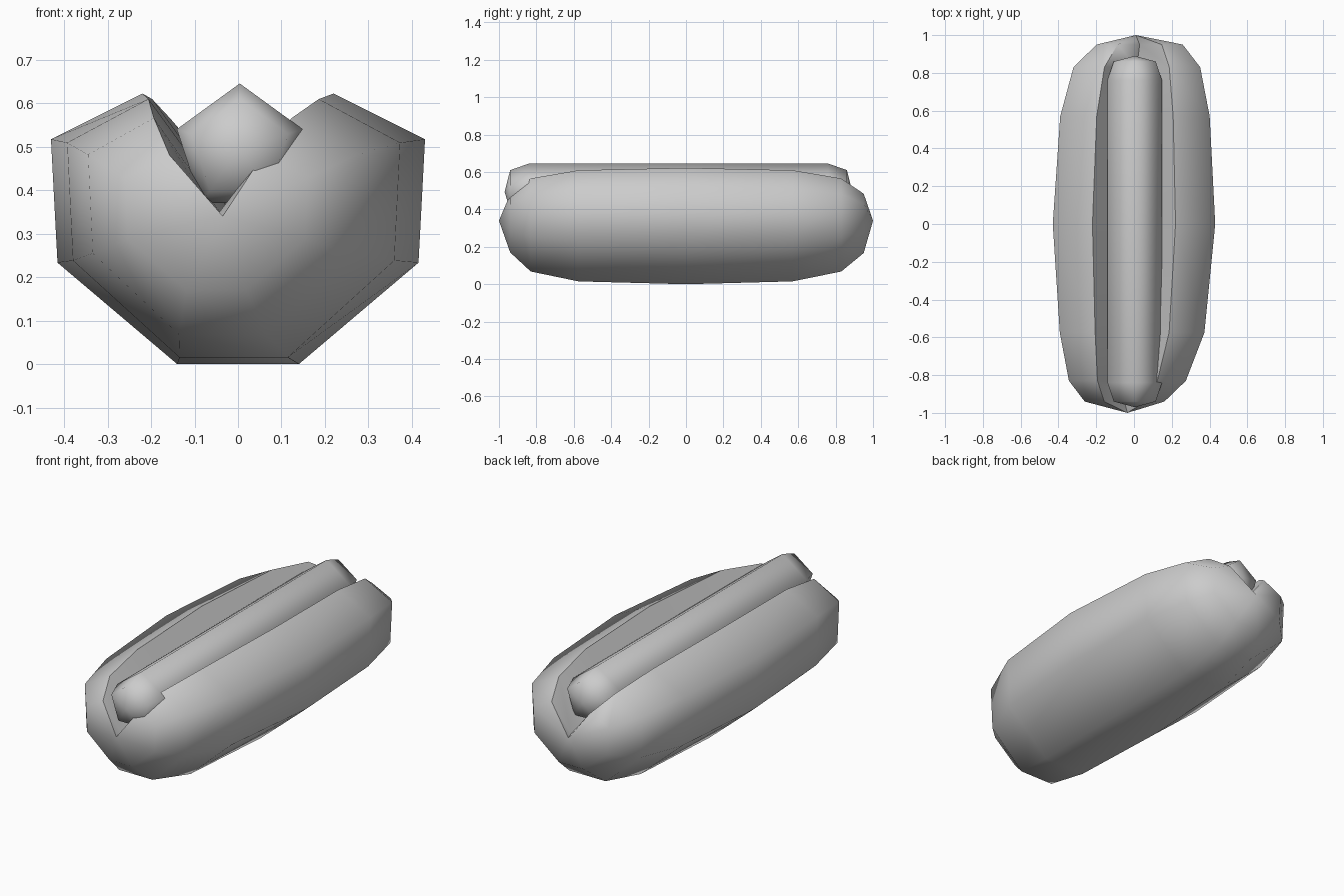
import bpy, bmesh
from math import sin, cos, pi, radians

cube = bpy.data.objects.get("Cube")
if cube:
    bpy.data.objects.remove(cube, do_unlink=True)

grey = bpy.data.materials.new("plain grey")
grey.use_nodes = True
colour = (0.6, 0.6, 0.6, 1)
grey.diffuse_color = colour
grey.node_tree.nodes["Principled BSDF"].inputs["Base Color"].default_value = colour


def loft(name, profile, stations, tips, angle):
    """Skin scaled copies of a closed profile along y, closed by a point at each end.
    Each station is (y, x centre, x scale, z scale); profile z is relative to the tips."""
    bm = bmesh.new()
    z0 = tips[0][2]
    rings = [[bm.verts.new((cx + x * sx, y, z0 + z * sz)) for x, z in profile]
             for y, cx, sx, sz in stations]
    ends = [bm.verts.new(t) for t in tips]
    n = len(profile)
    for i in range(n):
        j = (i + 1) % n
        for a, b in zip(rings, rings[1:]):
            bm.faces.new((a[i], a[j], b[j], b[i]))
        bm.faces.new((ends[0], rings[0][j], rings[0][i]))
        bm.faces.new((ends[1], rings[-1][i], rings[-1][j]))
    bmesh.ops.recalc_face_normals(bm, faces=bm.faces)
    mesh = bpy.data.meshes.new(name)
    bm.to_mesh(mesh)
    bm.free()
    mesh.materials.append(grey)
    ob = bpy.data.objects.new(name, mesh)
    bpy.context.collection.objects.link(ob)
    bpy.ops.object.select_all(action="DESELECT")
    ob.select_set(True)
    bpy.context.view_layer.objects.active = ob
    bpy.ops.object.shade_smooth_by_angle(angle=radians(angle))
    return ob


# Bun: octagon whose top corner is pushed down into a groove
half = [(0.14, -0.34), (0.415, -0.107), (0.43, 0.177), (0.22, 0.282)]
bun_profile = half + [(0, 0)] + [(-x, z) for x, z in reversed(half)]
bun_stations = [
    (-0.94, -0.05, 0.49, 0.5),
    (-0.83, -0.035, 0.72, 0.8),
    (-0.575, -0.01, 0.89, 0.955),
    (0, 0, 1, 1),
    (0.57, 0.005, 0.92, 0.955),
    (0.83, 0.015, 0.78, 0.8),
    (0.95, 0.03, 0.53, 0.51),
]
loft("bun", bun_profile, bun_stations, [(-0.035, -1, 0.34), (0.01, 1, 0.34)], 75)

# Sausage: five-sided rod with rounded ends
radius = 0.152
pentagon = [(radius * sin(2 * pi * k / 5), radius * cos(2 * pi * k / 5)) for k in range(5)]
sausage_stations = [(y, 0.004, s, s) for y, s in
                    [(-0.94, 0.77), (-0.84, 1), (0.76, 1), (0.86, 0.77)]]
loft("sausage", pentagon, sausage_stations, [(0.004, -0.97, 0.493), (0.004, 0.89, 0.493)], 80)
